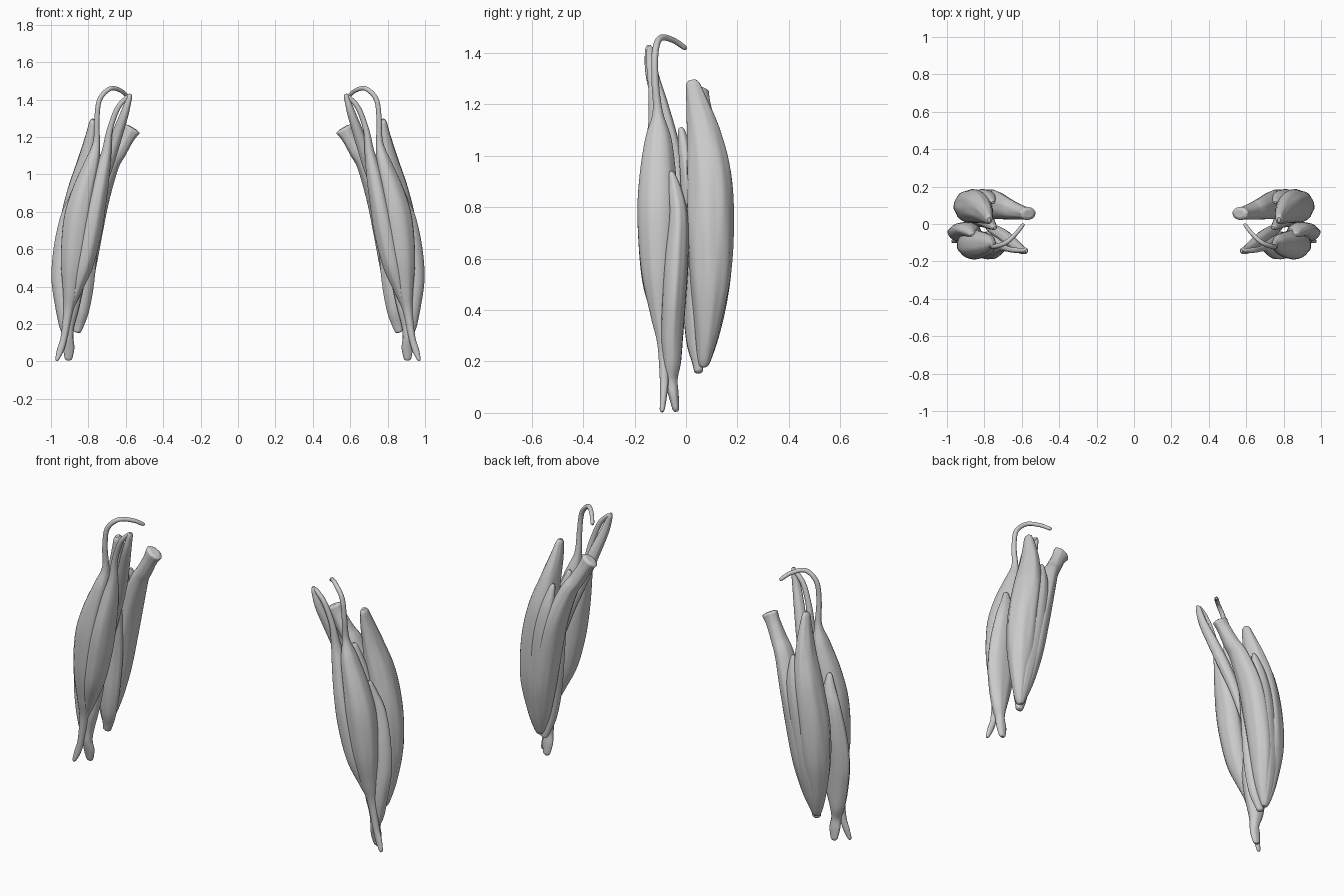
import bpy, bmesh, math
from mathutils import Vector

SIDES, SUB = 36, 8


def spline(a, b, c, d, t):
    return 0.5 * (2*b + (c-a)*t + (2*a-5*b+4*c-d)*t*t + (3*b-a-3*c+d)*t**3)


def muscle(name, stations, fibre=0.02, twist=1.5, seed=0):
    """Loft elliptical sections (x, y, z, width radius, depth radius), then mirror."""
    n = len(stations)
    rows = []
    for i in range(n - 1):
        p = [stations[min(max(i + k, 0), n - 1)] for k in (-1, 0, 1, 2)]
        for s in range(SUB):
            rows.append([spline(*v, s / SUB) for v in zip(*p)])
    rows.append(list(stations[-1]))
    # round off both ends
    for e, k in ((0, 0.55), (1, 0.85), (-1, 0.55), (-2, 0.85)):
        rows[e][3] *= k
        rows[e][4] *= k
    pts = [Vector(r[:3]) for r in rows]
    bm = bmesh.new()
    rings = []
    for i, r in enumerate(rows):
        t = (pts[min(i + 1, len(pts) - 1)] - pts[max(i - 1, 0)]).normalized()
        v = Vector((0, 1, 0))
        v = (v - t * v.dot(t)).normalized()
        u = v.cross(t)
        ring = []
        f = i / (len(rows) - 1)
        for k in range(SIDES):
            a = 2 * math.pi * k / SIDES
            # shallow fibre grooves running along the belly
            g = 1 + fibre * (math.sin(7*a + twist*4*f + seed) + 0.6*math.sin(11*a - twist*5*f + 2*seed))
            ring.append(bm.verts.new(pts[i] + u * (r[3]*g*math.cos(a)) + v * (r[4]*g*math.sin(a))))
        rings.append(ring)
    for a, b in zip(rings, rings[1:]):
        for k in range(SIDES):
            j = (k + 1) % SIDES
            bm.faces.new((a[k], a[j], b[j], b[k]))
    bm.faces.new(rings[0][::-1])
    bm.faces.new(rings[-1])
    bmesh.ops.recalc_face_normals(bm, faces=bm.faces)
    me = bpy.data.meshes.new(name)
    bm.to_mesh(me)
    bm.free()
    for p in me.polygons:
        p.use_smooth = len(p.vertices) == 4
    ob = bpy.data.objects.new(name, me)
    bpy.context.collection.objects.link(ob)
    ob.modifiers.new("both_arms", 'MIRROR').use_mirror_merge = False
    return ob


# Front of the arm: outer head with its long hooked tendon
muscle("biceps_long_head", [
    (.59, .0, 1.417, .010, .010), (.63, -.05, 1.45, .011, .011), (.685, -.10, 1.458, .012, .012),
    (.74, -.12, 1.40, .013, .013), (.755, -.12, 1.29, .014, .014), (.757, -.11, 1.17, .019, .020),
    (.78, -.108, 1.06, .042, .052), (.825, -.11, .90, .066, .073), (.855, -.11, .75, .079, .079),
    (.88, -.108, .55, .068, .066), (.895, -.10, .38, .042, .038), (.908, -.09, .27, .025, .022),
    (.93, -.085, .13, .018, .017), (.95, -.088, .06, .018, .013), (.97, -.094, .004, .009, .009)], .015, 0.6, 1)

# Front of the arm: inner head
muscle("biceps_short_head", [
    (.578, -.140, 1.425, .011, .012), (.64, -.14, 1.36, .014, .014), (.685, -.13, 1.24, .016, .016),
    (.703, -.12, 1.12, .026, .028), (.728, -.115, 1.0, .042, .052), (.757, -.115, .85, .052, .072),
    (.787, -.115, .70, .060, .073), (.825, -.11, .52, .052, .062), (.868, -.095, .38, .033, .038),
    (.90, -.085, .28, .020, .020), (.925, -.083, .16, .014, .013)], .015, 0.6, 2)

# Slim muscle from the shoulder to mid arm
muscle("coracobrachialis", [
    (.575, -.145, 1.43, .012, .014), (.605, -.135, 1.33, .022, .024), (.65, -.10, 1.2, .030, .030),
    (.70, -.06, 1.05, .034, .032), (.75, -.03, .90, .030, .026), (.79, -.01, .72, .012, .010)], .02, 0.5, 3)

# Broad muscle under the biceps, reaching the forearm
muscle("brachialis", [
    (.865, -.058, .94, .012, .010), (.876, -.042, .86, .035, .028), (.89, -.030, .76, .062, .038),
    (.902, -.038, .60, .083, .048), (.908, -.048, .44, .088, .048), (.912, -.055, .30, .066, .044),
    (.915, -.055, .20, .043, .036), (.908, -.058, .13, .027, .026), (.905, -.048, .07, .030, .020),
    (.907, -.038, .005, .018, .012)], .02, 0.8, 4)

# Back of the arm: outer head
muscle("triceps_lateral_head", [
    (.775, .022, 1.295, .016, .024), (.785, .045, 1.2, .032, .044), (.805, .07, 1.08, .050, .066),
    (.835, .09, .92, .074, .086), (.868, .094, .72, .085, .090), (.885, .094, .52, .078, .078),
    (.886, .084, .34, .052, .050), (.88, .072, .22, .026, .028), (.873, .066, .178, .012, .014)], .022, 2.5, 5)

# Back of the arm: inner head with a flared upper end
muscle("triceps_long_head", [
    (.563, .055, 1.25, .050, .034), (.592, .06, 1.20, .039, .036), (.637, .07, 1.12, .040, .046),
    (.68, .083, 1.05, .044, .058), (.742, .102, .88, .056, .076), (.785, .105, .70, .062, .078),
    (.82, .10, .50, .060, .070), (.845, .085, .33, .046, .047), (.862, .072, .22, .024, .026),
    (.87, .066, .18, .012, .014)], .018, 1.5, 6)

# Back of the arm: deep head against the bone
muscle("triceps_medial_head", [
    (.745, -.02, 1.11, .014, .012), (.765, -.005, 1.02, .028, .024), (.79, .015, .88, .045, .035),
    (.82, .03, .62, .068, .045), (.832, .03, .42, .062, .042), (.840, .035, .28, .045, .034),
    (.852, .045, .20, .030, .022), (.862, .05, .155, .020, .016)], .02, 1.0, 7)

# Flat shared tendon down the middle of the back
muscle("triceps_tendon", [
    (.755, .115, 1.08, .012, .012), (.775, .142, .96, .036, .026), (.80, .158, .82, .048, .027),
    (.825, .156, .64, .052, .026), (.85, .142, .46, .048, .022), (.865, .108, .30, .036, .020),
    (.872, .075, .18, .018, .012)], .02, 1.0, 8)
